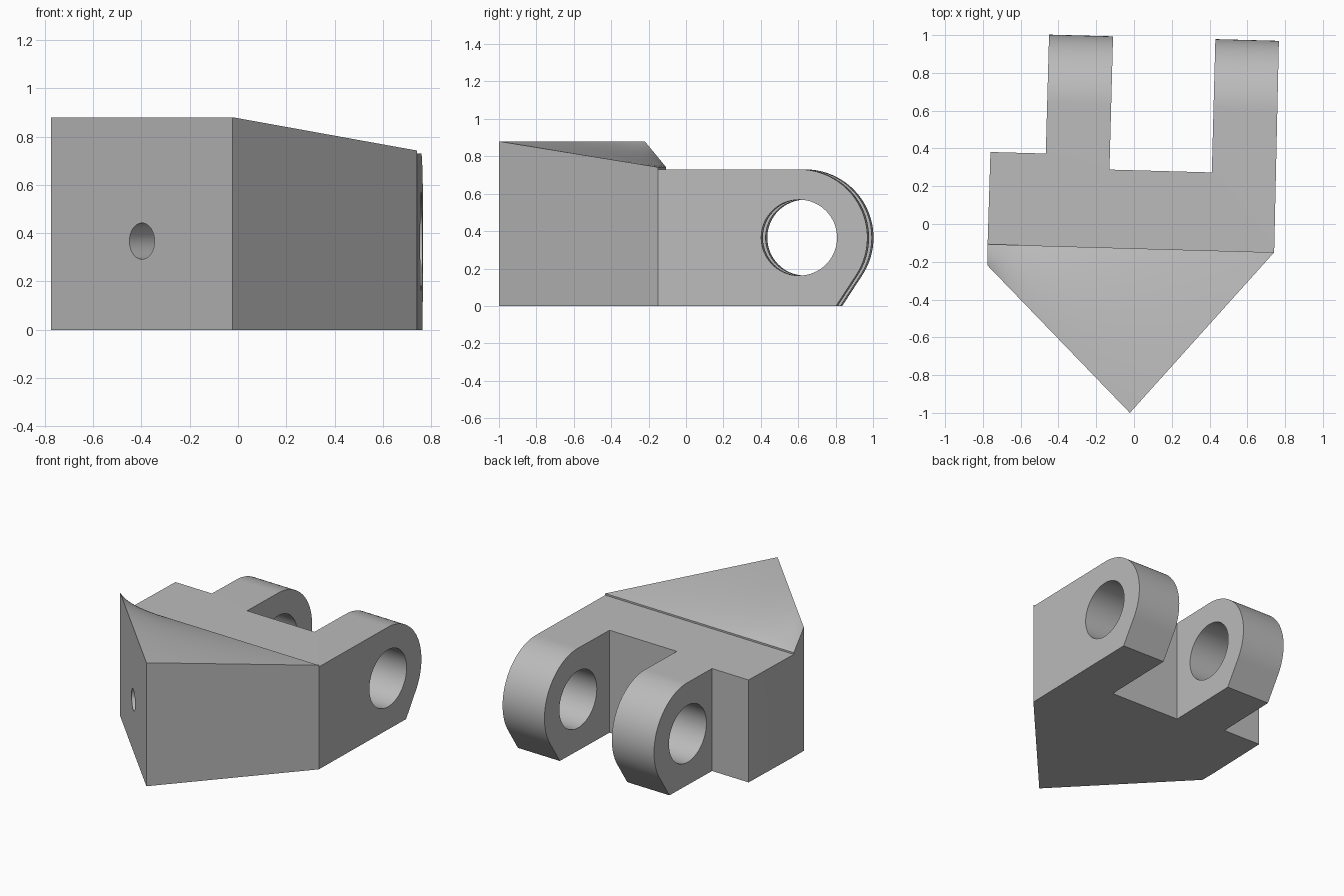
import bpy, bmesh, math
from mathutils import Vector

if "Cube" in bpy.data.objects:
    bpy.data.objects.remove(bpy.data.objects["Cube"], do_unlink=True)

TILT = -0.027                 # the fork is turned slightly against the prow
TOP, LIP, PEAK = 0.73, 0.742, 0.88
EYE_R, EYE_Y, LUG_R = 0.203, 0.625, 0.365

grey = bpy.data.materials.new("plain grey")
grey.use_nodes = True
grey.diffuse_color = (0.5, 0.5, 0.5, 1)
grey.node_tree.nodes["Principled BSDF"].inputs["Base Color"].default_value = (0.5, 0.5, 0.5, 1)


def make(name, bm):
    bmesh.ops.remove_doubles(bm, verts=bm.verts, dist=1e-5)
    bmesh.ops.recalc_face_normals(bm, faces=bm.faces)
    mesh = bpy.data.meshes.new(name)
    bm.to_mesh(mesh)
    bm.free()
    mesh.materials.append(grey)
    obj = bpy.data.objects.new(name, mesh)
    bpy.context.collection.objects.link(obj)
    return obj


def prism(name, points, direction):
    bm = bmesh.new()
    face = bm.faces.new([bm.verts.new(p) for p in points])
    new = bmesh.ops.extrude_face_region(bm, geom=[face])["geom"]
    bmesh.ops.translate(bm, vec=direction, verts=[v for v in new if isinstance(v, bmesh.types.BMVert)])
    return make(name, bm)


def combine(target, tool, operation):
    mod = target.modifiers.new(operation.lower(), "BOOLEAN")
    mod.operation, mod.object, mod.solver = operation, tool, "EXACT"
    bpy.context.view_layer.objects.active = target
    bpy.ops.object.modifier_apply(modifier=mod.name)
    bpy.data.objects.remove(tool, do_unlink=True)


def circle(radius, count=64):
    return [(radius * math.cos(2 * math.pi * i / count), radius * math.sin(2 * math.pi * i / count))
            for i in range(count)]


# Forked body: plan outline, trimmed by the side profile of the lugs
plan = [(-0.775, -0.107), (0.742, -0.15), (0.77, 1.1), (0.434, 1.1), (0.412, 0.273),
        (-0.13, 0.288), (-0.108, 1.1), (-0.447, 1.1), (-0.467, 0.373), (-0.76, 0.381)]
body = prism("fork_bracket", [(x, y, -0.2) for x, y in plan], (0, 0, 1.2))

side = [(-1.5, 0), (EYE_Y + 0.198, 0)]
for i in range(41):
    a = math.radians(-33 + 123 * i / 40)
    side.append((EYE_Y + LUG_R * math.cos(a), TOP / 2 + LUG_R * math.sin(a)))
side.append((-1.5, TOP))
profile = prism("side_profile", [(-1.5, y, z) for y, z in side], (3, 0, 0))
profile.rotation_euler.z = TILT
combine(body, profile, "INTERSECT")

# Pin eyes through both lugs
pin = prism("pin_cutter", [(-1.5, EYE_Y + y, TOP / 2 + z) for y, z in circle(EYE_R)], (3, 0, 0))
pin.rotation_euler.z = TILT
combine(body, pin, "DIFFERENCE")

# Prow: straight walls under a warped four-cornered top
back_l, front_l = Vector((-0.775, -0.107, LIP)), Vector((-0.775, -0.22, PEAK))
tip, back_r = Vector((-0.022, -1, PEAK)), Vector((0.742, -0.15, LIP))
N = 20
bm = bmesh.new()
grid = [[bm.verts.new(back_l.lerp(back_r, i / N).lerp(front_l.lerp(tip, i / N), j / N))
         for j in range(N + 1)] for i in range(N + 1)]
for i in range(N):
    for j in range(N):
        bm.faces.new((grid[i][j], grid[i + 1][j], grid[i + 1][j + 1], grid[i][j + 1]))
rims = [[row[0] for row in grid], grid[N], [row[N] for row in grid][::-1], grid[0][::-1]]
foot = [bm.verts.new((p.x, p.y, 0)) for p in (back_l, back_r, tip, front_l)]
for k, rim in enumerate(rims):
    bm.faces.new(rim + [foot[(k + 1) % 4], foot[k]])
bm.faces.new(foot)
prow = make("prow", bm)

# Blind hole square to the left-hand slanted wall
along = Vector((tip.x - front_l.x, tip.y - front_l.y, 0)).normalized()
inward = Vector((-along.y, along.x, 0))
start = Vector((-0.398, -0.611, 0.367)) - inward * 0.1
drill = prism("hole_cutter", [start + along * a + Vector((0, 0, b)) for a, b in circle(0.075, 40)], inward * 0.45)
combine(prow, drill, "DIFFERENCE")
combine(body, prow, "UNION")

bpy.ops.object.select_all(action="DESELECT")
body.select_set(True)
bpy.context.view_layer.objects.active = body
bpy.ops.object.shade_smooth_by_angle(angle=math.radians(25))
